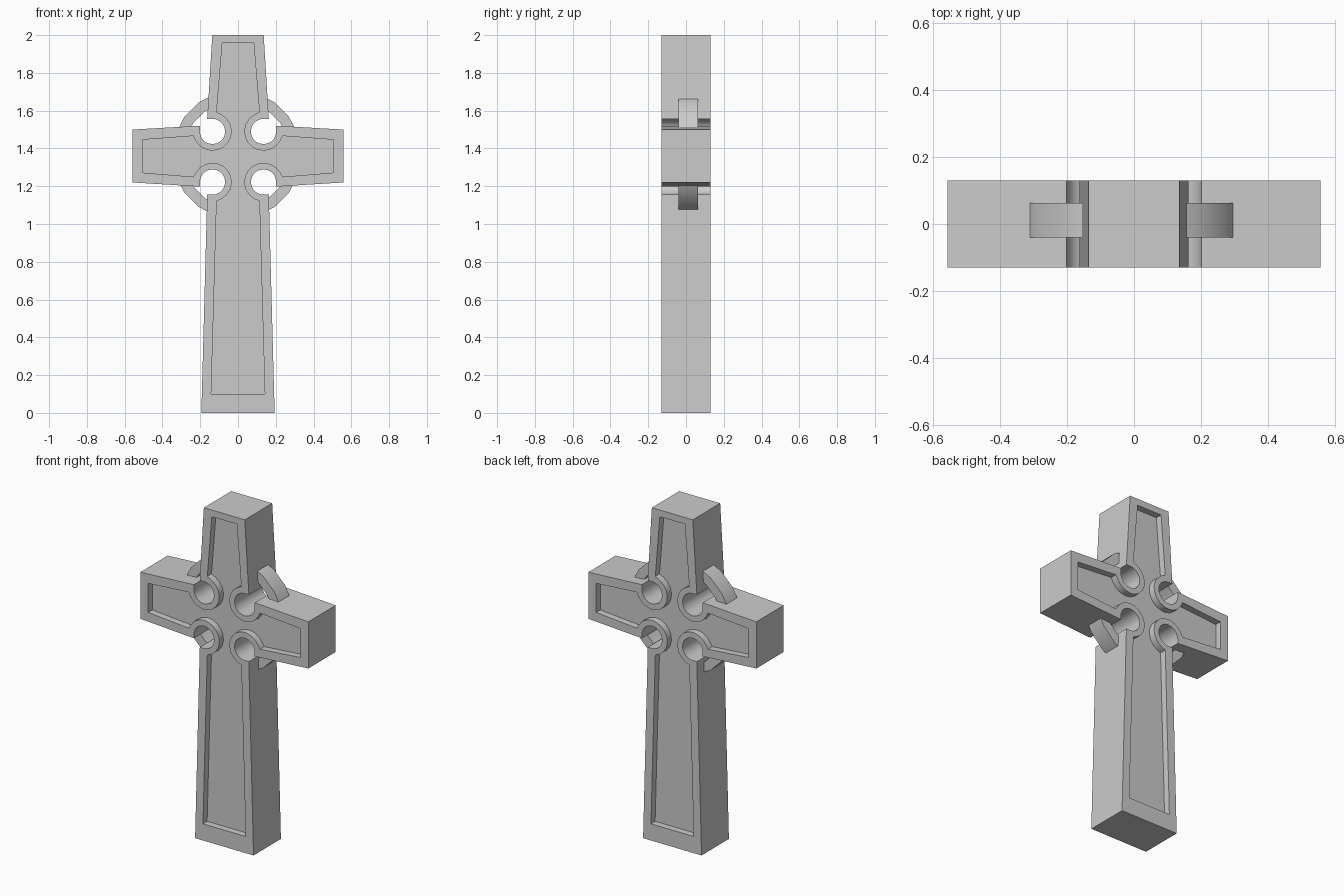
import bpy, bmesh, math

cube = bpy.data.objects.get("Cube")
if cube:
    bpy.data.objects.remove(cube, do_unlink=True)

stone = bpy.data.materials.new("grey_stone")
stone.use_nodes = True
stone.diffuse_color = (0.6, 0.6, 0.6, 1)
stone.node_tree.nodes["Principled BSDF"].inputs["Base Color"].default_value = stone.diffuse_color

HALF = 0.13      # half thickness of the cross
RECESS = 0.09    # half thickness at the sunken panels
UPPER, LOWER = (0.135, 1.49), (0.135, 1.222)   # centres of the armpit holes


def arc(centre, radius, start, end, steps):
    return [(centre[0] + radius * math.cos(math.radians(start + (end - start) * i / steps)),
             centre[1] + radius * math.sin(math.radians(start + (end - start) * i / steps)))
            for i in range(steps + 1)]


def mirrored(half):
    return half + [(-x, z) for x, z in reversed(half)]


def loop(bm, points, y):
    return [bm.verts.new((x, y, z)) for x, z in points]


def bridge(bm, a, b):
    n = len(a)
    for i in range(n):
        j = (i + 1) % n
        bm.faces.new((a[i], a[j], b[j], b[i]))


def edges_of(bm, verts):
    return [bm.edges.get((verts[i - 1], verts[i])) for i in range(len(verts))]


def finish(bm, name):
    bmesh.ops.recalc_face_normals(bm, faces=bm.faces)
    mesh = bpy.data.meshes.new(name)
    bm.to_mesh(mesh)
    bm.free()
    mesh.materials.append(stone)
    obj = bpy.data.objects.new(name, mesh)
    bpy.context.collection.objects.link(obj)
    bpy.ops.object.select_all(action='DESELECT')
    obj.select_set(True)
    bpy.context.view_layer.objects.active = obj
    bpy.ops.object.shade_smooth_by_angle(angle=math.radians(32))


# Cross body: tapered arms with round armpits
outline = mirrored(
    [(0.136, 2), (0.163, 1.557)]
    + arc(UPPER, 0.067, 90, 360, 15)
    + [(0.202, 1.52), (0.558, 1.5), (0.558, 1.22), (0.202, 1.198)]
    + arc(LOWER, 0.067, 0, 270, 15)
    + [(0.163, 1.155), (0.194, 0)])

# Sunken panel outline, following the armpits with a raised rim
panel = mirrored(
    [(0.083, 1.96), (0.113, 1.593)]
    + arc(UPPER, 0.102, 118, 332, 11)
    + [(0.237, 1.466), (0.506, 1.446), (0.506, 1.272), (0.237, 1.25)]
    + arc(LOWER, 0.102, 28, 242, 11)
    + [(0.113, 1.122), (0.142, 0.1)])

bm = bmesh.new()
outer = {}
for side in (-1, 1):
    outer[side] = loop(bm, outline, side * HALF)
    rim = loop(bm, panel, side * HALF)
    floor = loop(bm, panel, side * RECESS)
    bridge(bm, rim, floor)
    bm.faces.new(floor)
    for i in range(len(outline)):
        bm.edges.new((outer[side][i - 1], outer[side][i]))
    bmesh.ops.triangle_fill(bm, use_beauty=True, use_dissolve=False,
                            edges=edges_of(bm, outer[side]) + edges_of(bm, rim),
                            normal=(0, side, 0))
bridge(bm, outer[-1], outer[1])
finish(bm, "cross_body")

# Ring behind the arms
bm = bmesh.new()
centre = (-0.007, 1.367)
section = [(0.342, -0.04), (0.342, 0.063), (0.285, 0.063), (0.285, -0.04)]
loops = [loop(bm, arc(centre, r, 0, 360, 20)[:-1], y) for r, y in section]
for k in range(4):
    bridge(bm, loops[k - 1], loops[k])
finish(bm, "ring")
